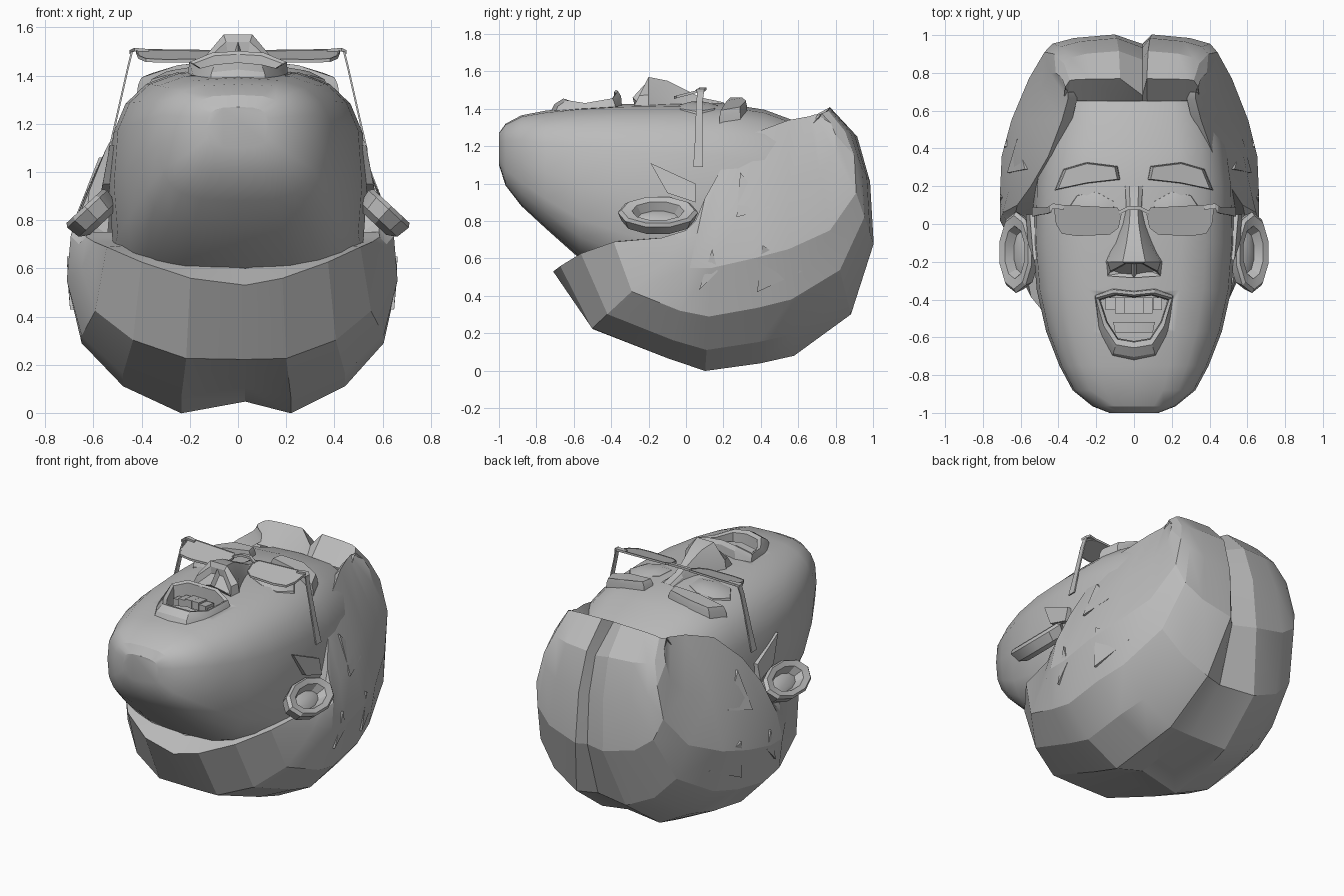
import bpy, bmesh, math
from mathutils import Vector

if "Cube" in bpy.data.objects:
    bpy.data.objects.remove(bpy.data.objects["Cube"])

grey = bpy.data.materials.new("plain_grey")
grey.diffuse_color = (0.5, 0.5, 0.5, 1)
grey.use_nodes = True
grey.node_tree.nodes["Principled BSDF"].inputs["Base Color"].default_value = grey.diffuse_color


def make(name, verts, faces, angle=25):
    mesh = bpy.data.meshes.new(name)
    mesh.from_pydata([tuple(v) for v in verts], [], faces)
    bm = bmesh.new()
    bm.from_mesh(mesh)
    bmesh.ops.remove_doubles(bm, verts=bm.verts, dist=0.0005)
    bmesh.ops.recalc_face_normals(bm, faces=bm.faces)
    bm.to_mesh(mesh)
    bm.free()
    mesh.materials.append(grey)
    ob = bpy.data.objects.new(name, mesh)
    bpy.context.collection.objects.link(ob)
    bpy.ops.object.select_all(action='DESELECT')
    ob.select_set(True)
    bpy.context.view_layer.objects.active = ob
    bpy.ops.object.shade_smooth_by_angle(angle=math.radians(angle))
    return ob


def loft(name, rows, closed=True, caps=True, angle=25):
    n = len(rows[0])
    faces = [(r * n + i, r * n + (i + 1) % n, (r + 1) * n + (i + 1) % n, (r + 1) * n + i)
             for r in range(len(rows) - 1) for i in range(n if closed else n - 1)]
    if caps:
        faces += [tuple(range(n)), tuple(range((len(rows) - 1) * n, len(rows) * n))]
    return make(name, [v for r in rows for v in r], faces, angle)


def spow(v, p):
    return math.copysign(abs(v) ** p, v)


def outline(pts, s=1, grow=0.0):
    """Scale a 2D outline about its centre and mirror it by s."""
    cx = sum(p[0] for p in pts) / len(pts)
    cy = sum(p[1] for p in pts) / len(pts)
    return [(s * (cx + (x - cx) * (1 + grow)), cy + (y - cy) * (1 + grow)) for x, y in pts]


# Head: rounded-square sections from chin to forehead (y, half width, top, middle, bottom)
sections = [(-1.0, .13, 1.27, 1.18, 1.10), (-.965, .22, 1.32, 1.15, .99), (-.88, .325, 1.365, 1.12, .88),
            (-.75, .395, 1.39, 1.06, .76), (-.57, .465, 1.41, 1.0, .60), (-.35, .515, 1.425, .95, .5),
            (-.1, .535, 1.43, .92, .4), (.2, .53, 1.43, .9, .35), (.42, .5, 1.395, .86, .35),
            (.65, .44, 1.31, .85, .4), (.82, .3, 1.18, .85, .5)]
rows = []
for y, w, zt, zm, zb in sections:
    row = []
    for k in range(20):
        a = math.tau * k / 20
        c, s = math.cos(a), math.sin(a)
        p = .64
        row.append((w * spow(c, p), y, zm + ((zt - zm) if s > 0 else (zm - zb)) * spow(s, p)))
    rows.append(row)
head = loft("head", rows)

# Mouth opening cut into the head
mouth = [(-.19, -.40), (-.1, -.375), (0, -.385), (.1, -.375), (.19, -.40),
         (.15, -.52), (.09, -.61), (0, -.625), (-.09, -.61), (-.15, -.52)]
cutter = loft("mouth_cutter", [[(x, y, z) for x, y in mouth] for z in (1.3, 1.7)])
cutter.hide_render = True
cut = head.modifiers.new("mouth", 'BOOLEAN')
cut.object = cutter
cut.operation = 'DIFFERENCE'
cut.solver = 'EXACT'
bpy.context.view_layer.objects.active = head
bpy.ops.object.modifier_apply(modifier="mouth")
bpy.data.objects.remove(cutter)

# Leave the head open where the hair covers it
bm = bmesh.new()
bm.from_mesh(head.data)
covered = [f for f in bm.faces if (f.calc_center_median().y > -.25 and f.calc_center_median().z < .6)
           or f.calc_center_median().y > .72]
bmesh.ops.delete(bm, geom=covered, context='FACES')
bm.to_mesh(head.data)
bm.free()

# Lips: raised ring around the opening, upper lip higher, lower lip fuller
rows = []
for grow, up in ((.36, -.05), (.26, .01), (.1, .04), (0, .03), (-.04, -.06)):
    row = []
    for x, y in outline(mouth, 1, grow):
        top = .045 * max(0, (y + .5) / .12) if up > 0 else 0
        full = .16 * max(0, grow) if y < -.5 else 0
        row.append((x * (.86 if y > -.45 and grow > .2 else .97), y - full, 1.415 + up + top - .9 * x * x))
    rows.append(row)
loft("lips", rows, caps=False)

# Upper teeth and lower teeth
for i in range(6):
    x0 = -.15 + .05 * i
    z = 1.42 - 2 * (x0 + .025) ** 2
    drop = .455 if i in (0, 5) else .475
    loft("upper_tooth", [[(x0, y, zz), (x0 + .049, y, zz), (x0 + .049, y, zz - .05), (x0, y, zz - .05)]
                         for y, zz in ((-.39, z), (-drop, z + .01))])
loft("lower_teeth", [[(-w, y, 1.39), (0, y, 1.41), (w, y, 1.39), (w, y, 1.29), (-w, y, 1.29)]
                     for y, w in ((-.52, .11), (-.575, .1))])

# Nose: lofted wedge whose sloping end carries two recessed nostrils
rows = []
for y, wb, wm, wt, zm, zt in ((.2, .07, .045, .025, 1.43, 1.435), (.08, .06, .035, .02, 1.44, 1.46),
                              (0, .075, .045, .025, 1.46, 1.50), (-.1, .11, .08, .04, 1.47, 1.55),
                              (-.2, .155, .14, .06, 1.475, 1.57)):
    rows.append([(-wb, y, 1.38), (-wm, y, zm), (-wt, y, zt), (0, y, zt), (wt, y, zt),
                 (wm, y, zm), (wb, y, 1.38), (0, y, 1.38)])
rows.append([(-.14, -.275, 1.42), (-.125, -.25, 1.47), (-.05, -.21, 1.54), (0, -.212, 1.54),
             (.05, -.21, 1.54), (.125, -.25, 1.47), (.14, -.275, 1.42), (0, -.285, 1.46)])
nose = loft("nose", rows, caps=False)
bm = bmesh.new()
bm.from_mesh(nose.data)
end = [v for v in bm.verts if v.co.y < -.205]
nostrils = []
for s in (-1, 1):
    side = [v for v in end if abs(v.co.x) < .001 or v.co.x * s > 0]
    side.sort(key=lambda v: math.atan2(v.co.z - 1.48, v.co.x - s * .06))
    nostrils.append(bm.faces.new(side))
bmesh.ops.recalc_face_normals(bm, faces=bm.faces)
bmesh.ops.inset_individual(bm, faces=nostrils, thickness=.018, depth=0)
for v in {v for f in nostrils for v in f.verts}:
    v.co += Vector((0, .01, -.03))
bm.to_mesh(nose.data)
bm.free()

# Features that repeat on both sides of the face
brow = [(.415, .18), (.37, .29), (.25, .325), (.09, .305), (.075, .235), (.25, .215)]
eye = [(.36, .06), (.3, .15), (.2, .17), (.11, .12), (.1, 0), (.2, -.04), (.3, -.03)]
lens = [(.07, .05), (.09, .085), (.38, .1), (.42, .08), (.41, 0), (.38, -.05), (.3, -.062), (.13, -.055), (.085, -.02)]


def tilt(y):
    return 1.482 + .26 * (y - .02)


for s in (-1, 1):
    loft("eyebrow", [[(x, y, z - .75 * max(0, abs(x) - .1) ** 2) for x, y in outline(brow, s, g)]
                     for z, g in ((1.38, .04), (1.435, 0), (1.46, -.08))])
    loft("eyelid", [[(x, y, z - .6 * max(0, abs(x) - .1) ** 2) for x, y in outline(eye, s, g)]
                    for z, g in ((1.38, .1), (1.425, 0), (1.44, -.45))])
    # Glasses: lens plate, thin rim, hinge and arm
    loft("lens", [[(x, y, tilt(y) + d) for x, y in outline(lens, s)] for d in (-.003, .003)])
    ring = [[(x, y, tilt(y) + d) for x, y in outline(lens, s, g)]
            for g, d in ((.02, -.007), (.02, .007), (-.015, .007), (-.015, -.007), (.02, -.007))]
    loft("lens_rim", ring, caps=False)
    loft("hinge", [[(s * x, y - h, z), (s * x, y + h, z), (s * x, y + h, z + .015), (s * x, y - h, z + .015)]
                   for x, y, z, h in ((.37, .088, 1.495, .012), (.43, .095, 1.5, .014), (.45, .075, 1.49, .02))])
    loft("glasses_arm", [[(s * (x - .004), y - h, z), (s * (x + .004), y - h, z),
                          (s * (x + .004), y + h, z), (s * (x - .004), y + h, z)]
                         for x, y, z, h in ((.44, .08, 1.5, .018), (.455, .072, 1.44, .017),
                                            (.505, .067, 1.22, .02), (.535, .065, 1.09, .026))])
    # Ear: tilted slab with a hollow bowl
    u, n = Vector((s * .73, 0, -.68)), Vector((s * .68, 0, .73))
    mid = Vector((s * .615, -.15, .835))
    rows = []
    for ru, ry, d in ((.07, .14, -.07), (.11, .195, -.045), (.12, .215, .015), (.108, .195, .032),
                      (.075, .14, .025), (.055, .11, -.025), (.035, .07, -.015)):
        rows.append([mid + n * d + u * ru * math.cos(a) + Vector((0, ry * math.sin(a), 0))
                     for a in (math.tau * (k + .5) / 10 for k in range(10))])
    loft("ear", rows)
loft("glasses_bridge", [[(x, y - .01, z), (x, y + .01, z), (x, y + .01, z + .015), (x, y - .01, z + .015)]
                        for x, y, z in ((-.08, .06, 1.485), (-.03, .085, 1.50), (.03, .085, 1.50), (.08, .06, 1.485))])

# Hair: U-shaped strips from the inner nape rim over the crown to the fringe
# (y under, y side, y edge, half width, z under, z side, x edge, z edge)
strips = [(-.58, -.12, 0, .47, .60, .71, .5, .75), (-.71, -.13, 0, .58, .53, .71, .61, .75),
          (-.53, -.1, .05, .63, .20, .60, .61, .80),
          (-.1, .02, .1, .69, .03, .55, .6, .92), (.1, .14, .2, .69, -.04, .55, .53, 1.1),
          (.4, .36, .36, .68, 0, .6, .44, 1.27), (.58, .55, .55, .63, .04, .65, .37, 1.34),
          (.89, .77, .66, .54, .27, .75, .34, 1.36), (1.01, .91, .69, .46, .66, .95, .34, 1.37),
          (.99, .9, .7, .41, 1.0, 1.15, .34, 1.37), (.92, .85, .7, .36, 1.25, 1.28, .34, 1.365),
          (.77, .76, .69, .33, 1.41, 1.39, .34, 1.36), (.65, .65, .63, .34, 1.29, 1.28, .35, 1.27)]
rows = []
for i, (y0, y1, y2, w, z0, z1, xe, ze) in enumerate(strips):
    half = []
    for j in range(5):
        a = j * math.pi / 8
        c, s = max(0, math.cos(a)) ** .85, math.sin(a) ** 1.15
        cz = c ** 2.6 if i < 2 else c
        squeeze = .65 if j == 1 and i > 7 else 1
        half.append(Vector((w * s * squeeze, y1 + (y0 - y1) * c, z1 + (z0 - z1) * cz)))
    half.append(Vector((w * .6 + xe * .4 + .02, (y1 + y2) / 2, (z1 + ze) / 2)))
    half.append(Vector((xe, y2, ze)))
    # Border folded in towards the head
    half.append(Vector((xe * .86, y2, ze - .06)))
    # Parting groove along the middle
    deep = 0 if i < 2 else (.04 if i == 2 else .11 if i < 6 else .075)
    groove = half[0].lerp(Vector((0, .25, .75)), deep)
    groove.x = .03 if i < 7 else .045
    if i == 11:
        groove.y -= .05
    left = [Vector((-v.x * 1.03, v.y, v.z)) for v in half[:0:-1]]
    right = [Vector((v.x * .96, v.y, v.z)) for v in half[1:]]
    rows.append(left + [groove] + right)
hair = loft("hair", rows, closed=False, caps=False, angle=20)
bpy.context.view_layer.update()

# Flat locks hugging the sides of the hair, as (y, z) corners, first edge lifted
locks = [((.27, .82), (.29, 1.06), (.45, .87)), ((.07, .43), (.14, .65), (.17, .53)),
         ((.38, .42), (.41, .67), (.62, .53))]
for s in (-1, 1):
    for lock in locks:
        lower, upper = [], []
        for k, (y, z) in enumerate(lock):
            hit, point, normal, face = hair.ray_cast(Vector((s * 2, y, z)), Vector((-s, 0, 0)))
            x = abs(point.x) if hit else .62
            lower.append((s * (x - .01), y, z))
            upper.append((s * (x + (.015 if k < 2 else .002)), y, z))
        loft("hair_lock", [lower, upper])
    # Pointed sideburn above the ear
    side = [(.52, -.19, 1.11), (.54, .05, 1.0), (.56, .05, .9), (.55, -.1, .95)]
    loft("sideburn", [[(s * (x + d), y, z) for x, y, z in side] for d in (-.03, .012)])
